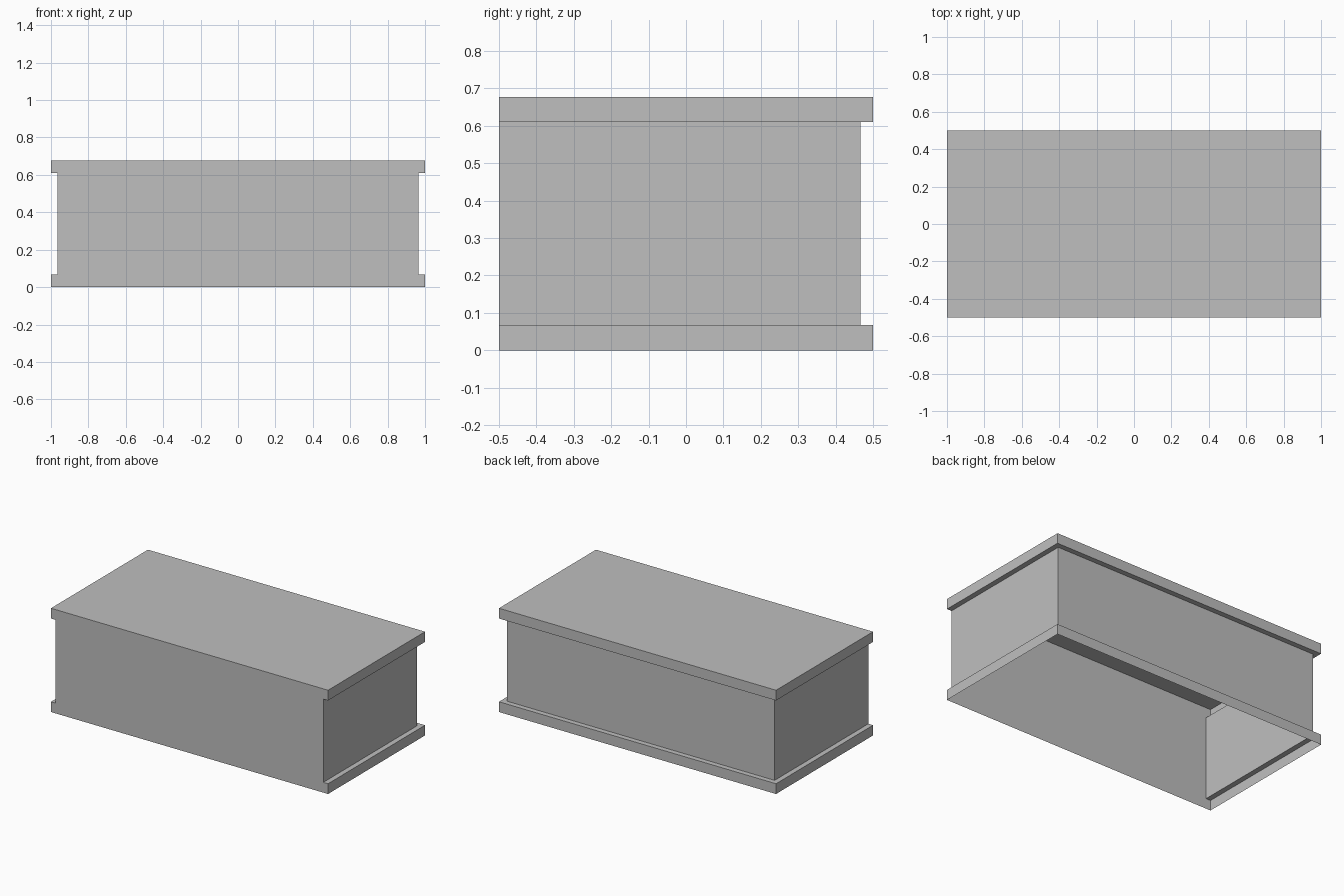
import bpy
import bmesh

cube = bpy.data.objects.get("Cube")
if cube:
    bpy.data.objects.remove(cube, do_unlink=True)

HALF_X, HALF_Y = 1.0, 0.5
INSET = 0.034
# Wall profile from the open bottom to the lid: (inset, height)
PROFILE = [(0, 0), (0, 0.067), (INSET, 0.067), (INSET, 0.61), (0, 0.61), (0, 0.677)]

grey = bpy.data.materials.new("plain grey")
grey.use_nodes = True
colour = (0.52, 0.52, 0.52, 1)
grey.diffuse_color = colour
grey.node_tree.nodes["Principled BSDF"].inputs["Base Color"].default_value = colour

bm = bmesh.new()

# Sweep the profile around the right, back and left sides; the front stays flush
rows = []
for inset, z in PROFILE:
    x, back = HALF_X - inset, HALF_Y - inset
    path = [(-x, -HALF_Y), (-x, back), (x, back), (x, -HALF_Y)]
    rows.append([bm.verts.new((px, py, z)) for px, py in path])
for low, high in zip(rows, rows[1:]):
    for i in range(3):
        bm.faces.new((low[i + 1], low[i], high[i], high[i + 1]))

# Flat lid and single flush front panel; the underside stays open
bm.faces.new(rows[-1][::-1])
bm.faces.new([row[0] for row in rows][::-1] + [row[-1] for row in rows])

mesh = bpy.data.meshes.new("open_box")
bm.to_mesh(mesh)
bm.free()
mesh.materials.append(grey)
box = bpy.data.objects.new("open_box", mesh)
bpy.context.collection.objects.link(box)
